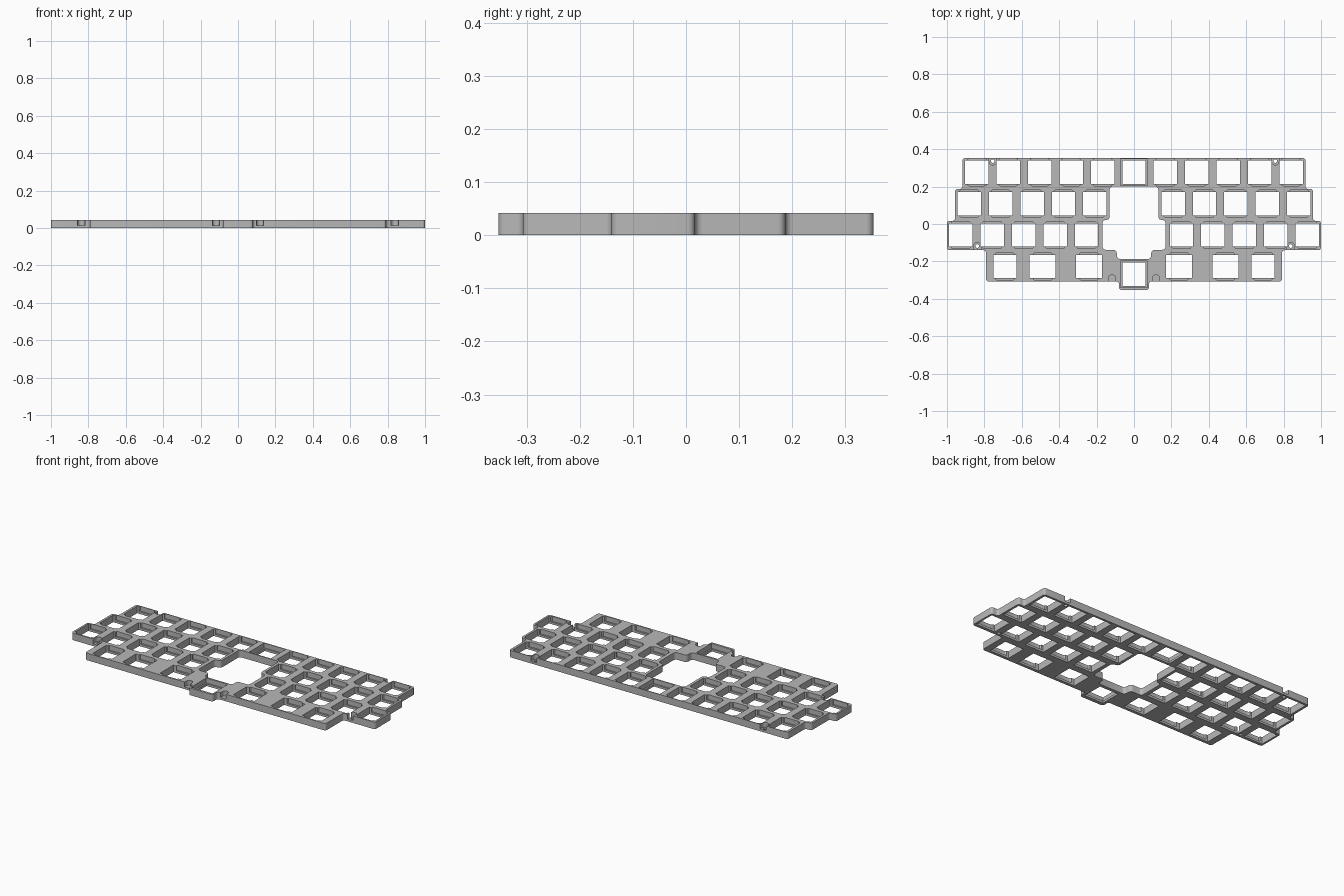
import bpy
import bmesh
import math
from mathutils import Vector

THICK = 0.042      # full plate height
LIP = 0.013        # thin layer left under the recesses
PITCH = 0.168      # key spacing
HOLE = 0.125       # key opening

old = bpy.data.objects.get("Cube")
if old:
    bpy.data.objects.remove(old, do_unlink=True)

grey = bpy.data.materials.new("plate grey")
grey.use_nodes = True
colour = (0.48, 0.48, 0.48, 1)
grey.diffuse_color = colour
grey.node_tree.nodes["Principled BSDF"].inputs["Base Color"].default_value = colour


def rounded(points, radius, steps=5):
    """Replace each right-angled corner with an arc."""
    out = []
    for i, p in enumerate(points):
        p = Vector(p)
        a = (Vector(points[i - 1]) - p).normalized()
        b = (Vector(points[(i + 1) % len(points)]) - p).normalized()
        centre = p + (a + b) * radius
        for k in range(steps + 1):
            t = math.pi / 2 * k / steps
            out.append(centre - (b * math.cos(t) + a * math.sin(t)) * radius)
    return out


def rect(x, y, w, h):
    return [(x - w / 2, y - h / 2), (x + w / 2, y - h / 2),
            (x + w / 2, y + h / 2), (x - w / 2, y + h / 2)]


def mirrored(half):
    """Close a right-hand profile across x = 0."""
    return half + [(-x, y) for x, y in reversed(half)]


def prisms(name, outlines, z0, z1):
    """One object made of upright prisms."""
    bm = bmesh.new()
    for outline in outlines:
        face = bm.faces.new([bm.verts.new((p[0], p[1], z0)) for p in outline])
        new = bmesh.ops.extrude_face_region(bm, geom=[face])["geom"]
        verts = [v for v in new if isinstance(v, bmesh.types.BMVert)]
        bmesh.ops.translate(bm, verts=verts, vec=(0, 0, z1 - z0))
    bmesh.ops.recalc_face_normals(bm, faces=bm.faces)
    mesh = bpy.data.meshes.new(name)
    bm.to_mesh(mesh)
    bm.free()
    mesh.materials.append(grey)
    obj = bpy.data.objects.new(name, mesh)
    bpy.context.collection.objects.link(obj)
    return obj


def cut(target, cutter):
    cutter.hide_render = True
    mod = target.modifiers.new("cut", "BOOLEAN")
    mod.operation = "DIFFERENCE"
    mod.solver = "EXACT"
    mod.object = cutter
    bpy.context.view_layer.objects.active = target
    bpy.ops.object.modifier_apply(modifier=mod.name)
    bpy.data.objects.remove(cutter, do_unlink=True)


# Staggered outline with the small front tab
outer = mirrored([(0.08, -0.353), (0.08, -0.307), (0.792, -0.307), (0.792, -0.14),
                  (1.0, -0.14), (1.0, 0.017), (0.957, 0.017), (0.957, 0.187),
                  (0.917, 0.187), (0.917, 0.353)])
plate = prisms("key_plate", [rounded(outer, 0.014)], 0, THICK)

# Key centres (x, y, opening width), mirrored left and right
rows = [0.277 - PITCH * i for i in range(4)]
keys = []
for side in (-1, 1):
    for i in range(5):
        keys.append((side * PITCH * (i + 1), rows[0], HOLE))
        keys.append((side * (0.209 + PITCH * i), rows[1], HOLE))
        keys.append((side * (0.254 + PITCH * i), rows[2], HOLE))
    for x, w in ((0.241, 0.139), (0.488, 0.139), (0.69, HOLE)):
        keys.append((side * x, rows[3], w))
middle_keys = [(0, rows[0]), (0, -0.269)]

# Openings through the full height: keys, centre window, screw holes
window = mirrored([(0.092, -0.187), (0.092, -0.138), (0.168, -0.138),
                   (0.168, 0.022), (0.13, 0.022), (0.13, 0.2)])
screws = [(s * x, y) for s in (-1, 1) for x, y in ((0.838, -0.118), (0.755, 0.336))]
through = [rect(x, y, w, HOLE) for x, y, w in keys]
through += [rect(x, y, HOLE, HOLE) for x, y in middle_keys]
through.append(rounded(window, 0.018))
through += [rounded(rect(x, y, 0.02, 0.02), 0.0099) for x, y in screws]
cut(plate, prisms("openings", through, -0.1, 0.1))

# Recesses from the top: clip slots, centre pockets, edge notches
recess = [rounded(rect(x, y, 0.1, HOLE + 0.02), 0.008, 3) for x, y, w in keys]
recess += [rect(x, y, 0.142, 0.142) for x, y in middle_keys]
for s in (-1, 1):
    for x, y in ((0.838, -0.148), (0.755, 0.366), (0.118, -0.322)):
        recess.append(rounded(rect(s * x, y, 0.038, 0.1), 0.018))
cut(plate, prisms("recesses", recess, LIP, 0.1))

# Smooth only the rounded corners
bpy.ops.object.select_all(action="DESELECT")
plate.select_set(True)
bpy.context.view_layer.objects.active = plate
bpy.ops.object.shade_smooth_by_angle(angle=math.radians(30))
